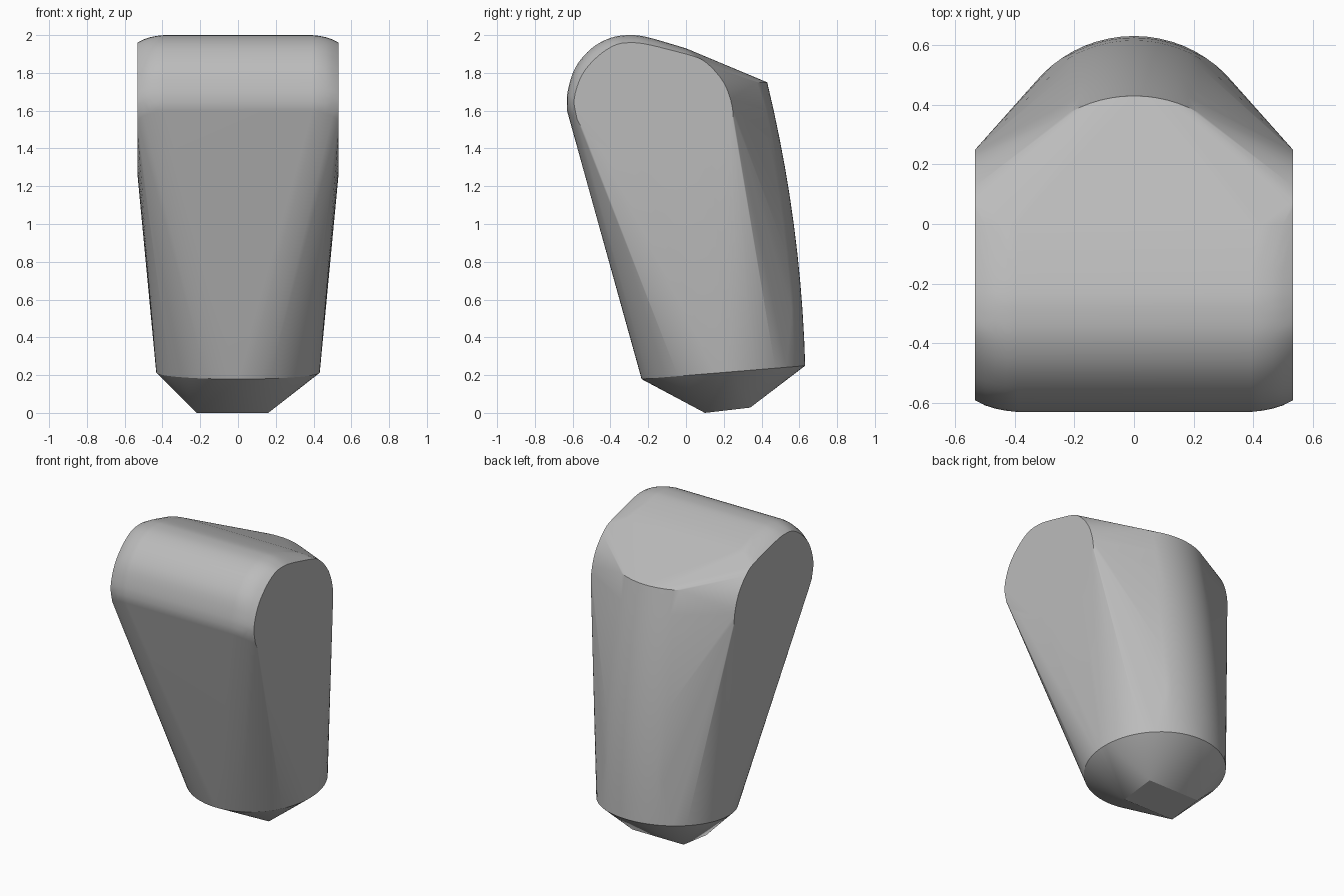
import bpy, bmesh, math
from mathutils import Vector

if "Cube" in bpy.data.objects:
    bpy.data.objects.remove(bpy.data.objects["Cube"], do_unlink=True)

grey = bpy.data.materials.new("plain grey")
grey.use_nodes = True
colour = (0.5, 0.5, 0.5, 1)
grey.diffuse_color = colour
grey.node_tree.nodes["Principled BSDF"].inputs["Base Color"].default_value = colour


def spline(pts, steps=4):
    """Smooth open curve through (y, z) points."""
    p = [Vector(q) for q in pts]
    p = [2 * p[0] - p[1]] + p + [2 * p[-1] - p[-2]]
    out = []
    for a, b, c, d in zip(p, p[1:], p[2:], p[3:]):
        for i in range(steps):
            t = i / steps
            out.append(0.5 * (2 * b + (c - a) * t + (2 * a - 5 * b + 4 * c - d) * t * t
                              + (3 * b - a - 3 * c + d) * t ** 3))
    return out + [p[-2]]


points = []

# Rounded head: full profile in the middle, smaller profile at the flat sides
middle = spline([(-.63, 1.6), (-.627, 1.7), (-.585, 1.83), (-.5, 1.93),
                 (-.4, 1.985), (-.3, 2), (-.2, 1.988), (0, 1.93)])
side = spline([(-.575, 1.55), (-.592, 1.66), (-.55, 1.79), (-.47, 1.885),
               (-.38, 1.945), (-.3, 1.96), (-.2, 1.95), (0, 1.9)])
for x, t in ((.39, 0), (.43, .1), (.465, .28), (.5, .56), (.533, 1)):
    for a, b in zip(middle, side):
        q = a.lerp(b, t)
        points += [(s * x, q.x, q.y) for s in (-1, 1)]

# Rest of the flat side outline
for q in spline([(0, 1.9), (.1, 1.86), (.205, 1.74), (.25, 1.58), (.22, 1.46),
                 (.13, 1.34), (-.03, 1.27), (-.2, 1.3), (-.4, 1.39), (-.54, 1.49)]):
    points += [(s * .533, q.x, q.y) for s in (-1, 1)]

# Tilted rim at the foot
RADIUS = .433


def rim(angle):
    y = .198 + RADIUS * math.cos(angle)
    return Vector((RADIUS * math.sin(angle), y, .198 + .082 * y))


points += [rim(math.tau * i / 64) for i in range(64)]

# Bulging back that rises to the curved ridge
for i in range(-6, 7):
    foot = rim(math.radians(i * 5))
    top = Vector((foot.x, math.sqrt(.45 ** 2 - foot.x ** 2) - .02, 1.75))
    for k in range(1, 11):
        t = k / 10
        q = foot.lerp(top, t)
        q.y += .16 * t * (1 - t)
        points.append(q)

# Small four-cornered tip
points += [(x, y, z) for x in (-.22, .16) for y, z in ((.1, 0), (.34, .028))]

# Wrap the sections in one tight skin
bm = bmesh.new()
for p in points:
    bm.verts.new(p)
bmesh.ops.remove_doubles(bm, verts=bm.verts, dist=.0005)
hull = bmesh.ops.convex_hull(bm, input=bm.verts)
spare = {g for g in hull["geom_interior"] + hull["geom_unused"]
         if isinstance(g, bmesh.types.BMVert)}
bmesh.ops.delete(bm, geom=list(spare), context="VERTS")
bmesh.ops.dissolve_limit(bm, angle_limit=.003, verts=bm.verts, edges=bm.edges)
bmesh.ops.recalc_face_normals(bm, faces=bm.faces)
mesh = bpy.data.meshes.new("tapered_block")
bm.to_mesh(mesh)
bm.free()
mesh.materials.append(grey)
block = bpy.data.objects.new("tapered_block", mesh)
bpy.context.collection.objects.link(block)

bpy.ops.object.select_all(action="DESELECT")
block.select_set(True)
bpy.context.view_layer.objects.active = block
bpy.ops.object.shade_smooth_by_angle(angle=math.radians(25))
weighted = block.modifiers.new("even shading", "WEIGHTED_NORMAL")
weighted.keep_sharp = True
